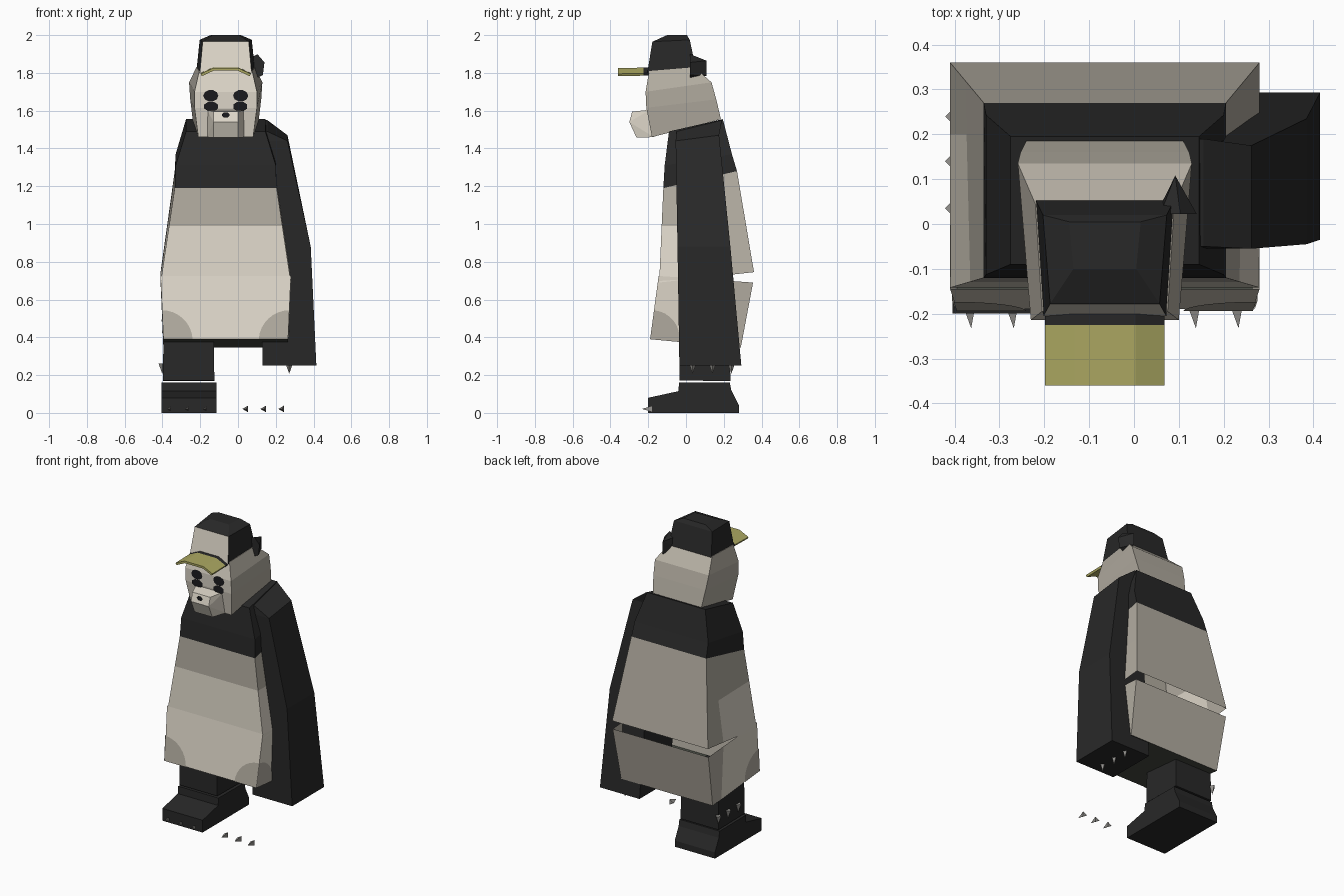
import bpy, bmesh, math
from mathutils import Vector, Matrix

if "Cube" in bpy.data.objects:
    bpy.data.objects.remove(bpy.data.objects["Cube"])

CX = -0.065  # symmetry plane of the figure


def mat(name, r, g, b):
    m = bpy.data.materials.new(name)
    lin = lambda c: ((c / 255 + 0.055) / 1.055) ** 2.4 if c > 10 else c / 255 / 12.92
    m.diffuse_color = (lin(r), lin(g), lin(b), 1)
    m.use_nodes = True
    m.node_tree.nodes["Principled BSDF"].inputs["Base Color"].default_value = m.diffuse_color
    return m


LIGHT = mat("light cream", 224, 217, 203)
GREY = mat("grey cream", 179, 173, 161)
BLACK = mat("black fur", 40, 40, 40)
DARK = mat("eye black", 26, 26, 29)
OLIVE = mat("olive visor", 172, 168, 98)
UNDER = mat("dark underside", 72, 76, 68)
CLAW = mat("claw grey", 150, 148, 144)


def finish(name, bm, mats, rule=None, normals=True):
    if normals:
        bmesh.ops.recalc_face_normals(bm, faces=bm.faces[:])
    bm.normal_update()
    if rule:
        for f in bm.faces:
            f.material_index = rule(f.calc_center_median(), f.normal)
    me = bpy.data.meshes.new(name)
    bm.to_mesh(me)
    bm.free()
    for m in mats:
        me.materials.append(m)
    ob = bpy.data.objects.new(name, me)
    bpy.context.collection.objects.link(ob)
    return ob


def loft(name, rings, mats, rule=None, caps=(True, True), cuts=()):
    """Four-sided loft; ring = front x0, x1, back x0, x1, front y, z, back y, z."""
    bm = bmesh.new()
    loops = []
    for a, b, c, d, yf, zf, yb, zb in rings:
        loops.append([bm.verts.new(p) for p in
                      ((a, yf, zf), (b, yf, zf), (d, yb, zb), (c, yb, zb))])
    for lo, hi in zip(loops, loops[1:]):
        for i in range(4):
            j = (i + 1) % 4
            bm.faces.new((lo[i], lo[j], hi[j], hi[i]))
    if caps[0]:
        bm.faces.new(loops[0][::-1])
    if caps[1]:
        bm.faces.new(loops[-1])
    for co, no in cuts:
        bmesh.ops.bisect_plane(bm, geom=bm.verts[:] + bm.edges[:] + bm.faces[:],
                               plane_co=co, plane_no=no)
    return finish(name, bm, mats, rule)


def sym(wf, wb, yf, zf, yb, zb):
    return (CX - wf, CX + wf, CX - wb, CX + wb, yf, zf, yb, zb)


def plate(name, pts, m):
    bm = bmesh.new()
    bm.faces.new([bm.verts.new(p) for p in pts])
    return finish(name, bm, [m], normals=False)


# Torso: black chest, open cream belly, tilted hip shell
loft("chest", [sym(.27, .27, -.12, 1.19, .27, 1.28),
               sym(.265, .265, -.113, 1.31, .243, 1.37),
               sym(.21, .21, -.09, 1.49, .195, 1.555)], [BLACK])


def belly_rule(c, n):
    if n.y > 0.7 or c.z > 0.99:
        return 1
    return 1 if abs(n.x) > 0.7 and c.y > 0.2 else 0


CUTS = [((0, .2, 0), (0, 1, 0)), ((0, 0, .99), (0, 0, 1))]
loft("belly", [sym(.345, .345, -.142, .69, .36, .745),
               sym(.27, .27, -.12, 1.19, .27, 1.28)],
     [LIGHT, GREY], belly_rule, (False, False), CUTS)
loft("hips", [sym(.33, .33, -.19, .39, .29, .345),
              sym(.345, .345, -.145, .725, .355, .69)],
     [LIGHT, GREY, UNDER],
     lambda c, n: 2 if abs(n.z) > 0.8 else belly_rule(c, n), (True, False), CUTS[:1])

# Round grey patches on the lower front corners
for s in (-1, 1):
    corner = Vector((CX + s * .33, -.19, .39))
    v = (Vector((CX + s * .345, -.145, .725)) - corner).normalized()
    for label, u, out in (("front", Vector((-s, 0, 0)), Vector((0, -.004, 0))),
                          ("side", Vector((0, .48, -.045)).normalized(), Vector((s * .004, 0, 0)))):
        pts = [corner + out] + [corner + out + .155 * (u * math.cos(a) + v * math.sin(a))
                                for a in (i * math.pi / 16 for i in range(9))]
        if (label == "front") == (s > 0):
            pts.reverse()
        plate(label + "_corner_patch", pts, GREY)

# Arm (one side only)
loft("arm", [(.13, .415, .13, .415, -.035, .25, .293, .25),
             (.12, .385, .12, .385, -.045, .88, .235, .88),
             (.10, .262, .10, .262, -.055, 1.44, .175, 1.47),
             (.10, .155, .10, .155, -.05, 1.49, .19, 1.55)], [BLACK])

# Leg and foot (other side only)
loft("leg", [(-.398, -.125, -.398, -.125, -.035, .172, .235, .168),
             (-.393, -.13, -.393, -.13, -.035, .48, .23, .48)], [BLACK])
bm = bmesh.new()
side = [(-.2, 0), (-.2, .08), (-.04, .115), (-.037, .162), (.232, .16),
        (.24, .12), (.28, .04), (.28, 0)]
f = bm.faces.new([bm.verts.new((-.405, y, z)) for y, z in side])
ext = bmesh.ops.extrude_face_region(bm, geom=[f])
bmesh.ops.translate(bm, vec=(.29, 0, 0),
                    verts=[e for e in ext["geom"] if isinstance(e, bmesh.types.BMVert)])
finish("foot", bm, [BLACK])


# Claws on both sides, hands point down and feet point forward
def claw(name, loc, rot, segs):
    bm = bmesh.new()
    bmesh.ops.create_cone(bm, cap_ends=True, segments=segs, radius1=.02, radius2=0,
                          depth=.055, matrix=Matrix.Translation(loc) @ rot)
    finish(name, bm, [CLAW])


for s in (-1, 1):
    for y in (.035, .14, .24):
        claw("hand_claw", (CX + s * .336, y, .235), Matrix.Rotation(math.pi, 4, 'X'), 4)
    for dx in (.108, .203, .298):
        claw("foot_claw", (CX + s * dx, -.205, .021),
             Matrix.Rotation(math.pi / 2, 4, 'X') @ Matrix.Rotation(math.pi / 2, 4, 'Z'), 3)

# Head with pale face
loft("head", [sym(.145, .175, -.18, 1.46, .185, 1.555),
              sym(.165, .188, -.21, 1.615, .16, 1.66),
              sym(.165, .194, -.214, 1.70, .135, 1.75),
              sym(.14, .155, -.195, 1.81, .045, 1.83)],
     [LIGHT, GREY], lambda c, n: 0 if n.y < -.7 else 1)

# Muzzle: section in y and z, narrower toward the tip
bm = bmesh.new()
base = [(-1, -.19, 1.605), (1, -.19, 1.605), (1, -.17, 1.46), (-1, -.17, 1.46)]
tip = [(-1, -.285, 1.595), (1, -.285, 1.595), (1, -.3, 1.54), (1, -.262, 1.457),
       (-1, -.262, 1.457), (-1, -.3, 1.54)]
for s, y, z in base:
    bm.verts.new((CX + s * .1, y, z))
for s, y, z in tip:
    bm.verts.new((CX + s * .064, y, z))
bmesh.ops.convex_hull(bm, input=bm.verts[:])
finish("muzzle", bm, [LIGHT])


# Eyes and nose as thin plates
def disc(name, x, y, z, rx, rz, n, m, start=0.0):
    plate(name, [(x + rx * math.cos(start + 2 * math.pi * i / n), y,
                  z + rz * math.sin(start + 2 * math.pi * i / n)) for i in range(n)], m)


for s in (-1, 1):
    disc("eye_patch", CX + s * .079, -.218, 1.679, .04, .031, 10, DARK)
    disc("eye_lower", CX + s * .077, -.217, 1.622, .04, .027, 8, DARK, math.pi / 8)
disc("nose", CX, -.302, 1.577, .022, .016, 6, DARK)

# Cap crown with pale front panel
loft("cap_crown", [sym(.137, .155, -.205, 1.80, .055, 1.81),
                   sym(.122, .138, -.178, 1.965, .02, 1.975),
                   sym(.07, .08, -.1, 2.0, .005, 2.0)],
     [BLACK, LIGHT], lambda c, n: 1 if n.y < -.7 else 0)

# Folded visor, black where it meets the crown
bm = bmesh.new()
rows = [[bm.verts.new((CX + x, y, z + dz)) for x, z in
         ((-.133, 1.795), (-.068, 1.825), (.068, 1.825), (.133, 1.795))]
        for y, dz in ((-.17, .004), (-.225, .003), (-.36, 0))]
for a, b in zip(rows, rows[1:]):
    for i in range(3):
        bm.faces.new((a[i], b[i], b[i + 1], a[i + 1]))
visor = finish("cap_visor", bm, [BLACK, OLIVE],
               lambda c, n: 1 if c.y < -.225 else 0, normals=False)
sol = visor.modifiers.new("thickness", 'SOLIDIFY')
sol.thickness = .014

# Single ear: hexagonal front tapering to an upright edge at the back
bm = bmesh.new()
for i in range(6):
    a = math.radians(60 * i + 20)
    bm.verts.new((.095 + .048 * math.cos(a), .022, 1.832 + .068 * math.sin(a)))
for z in (1.785, 1.865):
    bm.verts.new((.092, .108, z))
bmesh.ops.convex_hull(bm, input=bm.verts[:])
finish("ear", bm, [BLACK])
